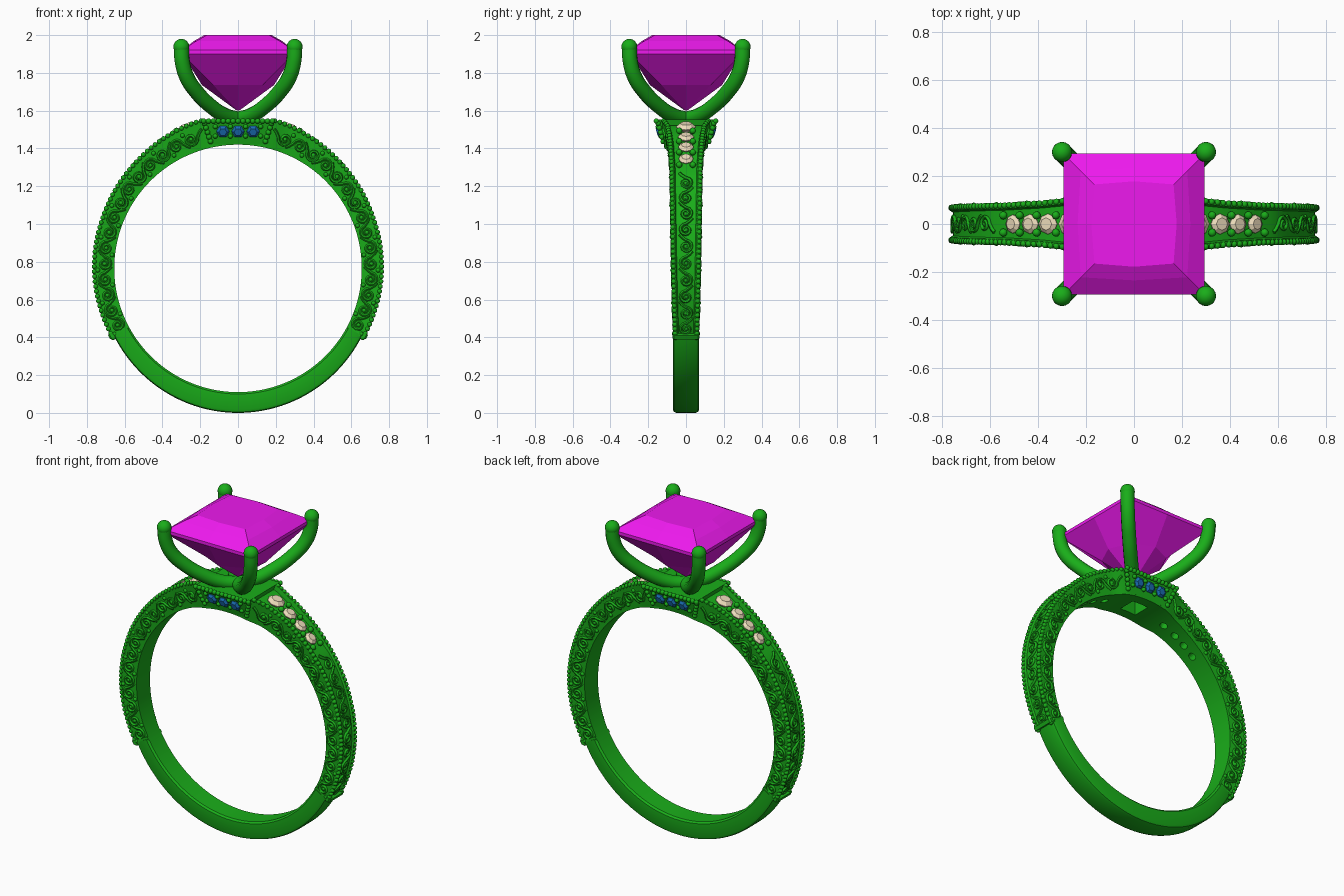
import bpy, bmesh, math
from mathutils import Vector, Matrix

if "Cube" in bpy.data.objects:
    bpy.data.objects.remove(bpy.data.objects["Cube"])

C, RI = 0.765, 0.655            # ring centre height, finger radius
END = math.radians(119)         # where engraving meets the plain shank
rad = math.radians


def material(name, rgb):
    m = bpy.data.materials.new(name)
    m.diffuse_color = (*rgb, 1)
    m.use_nodes = True
    m.node_tree.nodes["Principled BSDF"].inputs["Base Color"].default_value = m.diffuse_color
    return m


METAL = material("green_metal", (0.01, 0.42, 0.01))
MAGENTA = material("magenta_stone", (0.85, 0.01, 0.85))
BLUE = material("blue_stone", (0.01, 0.15, 0.45))
CREAM = material("cream_stone", (0.85, 0.72, 0.5))


def finish(bm, name, mat, smooth=None):
    bmesh.ops.recalc_face_normals(bm, faces=bm.faces)
    me = bpy.data.meshes.new(name)
    bm.to_mesh(me)
    bm.free()
    ob = bpy.data.objects.new(name, me)
    bpy.context.collection.objects.link(ob)
    me.materials.append(mat)
    if smooth:
        select(ob)
        bpy.ops.object.shade_smooth_by_angle(angle=rad(smooth))
    return ob


def select(ob):
    bpy.ops.object.select_all(action='DESELECT')
    ob.select_set(True)
    bpy.context.view_layer.objects.active = ob


def P(th, y, r):                # point on the ring, angle from the top
    return Vector((r * math.sin(th), y, C + r * math.cos(th)))


def loft(bm, rings):
    vs = [[bm.verts.new(p) for p in ring] for ring in rings]
    n = len(vs[0])
    for a, b in zip(vs, vs[1:]):
        for i in range(n):
            bm.faces.new((a[i], a[(i + 1) % n], b[(i + 1) % n], b[i]))
    bm.faces.new(vs[0])
    bm.faces.new(vs[-1])


def sweep(name, a0, a1, n, section):
    bm = bmesh.new()
    ths = [a0 + (a1 - a0) * i / n for i in range(n + 1)]
    loft(bm, [[P(t, y, r) for y, r in section(t)] for t in ths])
    return finish(bm, name, METAL, 35)


def table(x, pts):              # piecewise linear lookup
    for (a, u), (b, v) in zip(pts, pts[1:]):
        if x <= b:
            return u + (v - u) * max(0, x - a) / (b - a)
    return pts[-1][1]


def width(th):
    return table(abs(math.degrees(th)), [(0, .13), (13, .128), (20, .104), (30, .092),
                                         (45, .083), (90, .074), (119, .064)])


def outer(th):
    r = table(abs(math.degrees(th)), [(0, .812), (15, .81), (45, .782), (70, .768), (119, .76)])
    return min(r, 0.785 / max(0.2, math.cos(th)))


def floor_r(th):
    return outer(th) - table(abs(math.degrees(th)), [(0, .03), (42, .025), (50, .012), (119, .01)])


def side_y(th, r):
    return width(th) * (0.9 + 0.1 * (r - RI) / (outer(th) - RI))


# engraved upper band with a channel in its outer face
def upper_section(t):
    w, ro, rf = width(t), outer(t), floor_r(t)
    half = [(w * .9, RI), (w, ro - .006), (w - .006, ro), (w - .02, ro), (w - .026, rf)]
    return half + [(-y, r) for y, r in reversed(half)]


def plain_section(t):
    ro = .748 + .017 * math.sin((t - END) / (2 * math.pi - 2 * END) * math.pi)
    half = [(.06, RI), (.07, RI + .01), (.07, ro - .018), (.064, ro - .005), (.05, ro)]
    return half + [(-y, r) for y, r in reversed(half)]


band = sweep("engraved_band", -END, END, 120, upper_section)
sweep("plain_shank", END - .01, 2 * math.pi - END + .01, 64, plain_section)
for s in (1, -1):               # small collars at the joins
    sweep("join_collar", s * (END - .03), s * END, 3,
          lambda t: [(.066, RI), (.072, .765), (.064, .774), (-.064, .774), (-.072, .765), (-.066, RI)])

# flared head block
Z0, Z1 = 1.422, 1.553


def block_half(z):
    f = (z - Z0) / (Z1 - Z0)
    return .14 + .045 * f, .117 + .037 * f


bm = bmesh.new()
loft(bm, [[(sx * block_half(z)[0], sy * block_half(z)[1], z)
           for sx, sy in ((-1, -1), (1, -1), (1, 1), (-1, 1))] for z in (Z0, Z1)])
block = finish(bm, "head_block", METAL)

# openings on the inside of the band, under the stones
STONES = [(19.5, .794, .052), (27.3, .782, .043), (34, .774, .041), (41, .769, .039)]
bm = bmesh.new()
bmesh.ops.create_cube(bm, size=1, matrix=Matrix.Translation((0, 0, 1.44)) @ Matrix.Diagonal((.11, .11, .14, 1)))
for s in (1, -1):
    for deg, r, size in STONES:
        t = s * rad(deg)
        bmesh.ops.create_cone(bm, cap_ends=True, segments=16, radius1=.025, radius2=.018, depth=.12,
                              matrix=Matrix.Translation(P(t, 0, .675)) @ Matrix.Rotation(t, 4, 'Y'))
cutter = finish(bm, "opening_cutter", METAL)
cutter.hide_render = True
for ob in (band, block):
    mod = ob.modifiers.new("openings", 'BOOLEAN')
    mod.operation, mod.object, mod.solver = 'DIFFERENCE', cutter, 'EXACT'
    select(ob)
    bpy.ops.object.modifier_apply(modifier=mod.name)
bpy.data.objects.remove(cutter)


def beads(name, items):
    bm = bmesh.new()
    for p, r in items:
        bmesh.ops.create_icosphere(bm, subdivisions=2, radius=r, matrix=Matrix.Translation(p))
    finish(bm, name, METAL, 60)


def tubes(name, paths, radius, kind='POLY', res=1):
    cu = bpy.data.curves.new(name, 'CURVE')
    cu.dimensions, cu.bevel_depth, cu.bevel_resolution, cu.use_fill_caps = '3D', radius, res, True
    for path in paths:
        sp = cu.splines.new(kind)
        if kind == 'BEZIER':
            sp.bezier_points.add(len(path) - 1)
            for b, p in zip(sp.bezier_points, path):
                b.co = p
                b.handle_left_type = b.handle_right_type = 'AUTO'
        else:
            sp.points.add(len(path) - 1)
            for b, p in zip(sp.points, path):
                b.co = (*p, 1)
    ob = bpy.data.objects.new(name, cu)
    bpy.context.collection.objects.link(ob)
    cu.materials.append(METAL)
    select(ob)
    bpy.ops.object.convert(target='MESH')
    bpy.ops.object.shade_smooth_by_angle(angle=rad(60))


# beaded outer edges
N = 54
edge = []
for s in (1, -1):
    for k in (1, -1):
        for i in range(N):
            t = s * (rad(14) + (END - rad(14)) * i / (N - 1))
            edge.append((P(t, k * (width(t) - .007), outer(t) - .004), .0135))
beads("edge_beads", edge)

# scroll engraving: alternating spirals on both sides and the outer face


def scroll(R, flip):
    pts = [(-1.9 * R, -1.0 * R * flip), (-1.45 * R, -.6 * R * flip)]
    for i in range(19):
        f = i / 18
        a, q = math.pi * (1 - 2.9 * f), R * (1 - .78 * f)
        pts.append((q * math.cos(a), q * math.sin(a) * flip))
    return pts


paths, dots = [], []
for s in (1, -1):
    for i in range(15):
        flip = 1 if i % 2 else -1
        t0 = rad(20 + 6.8 * i)
        for k in (1, -1):
            rc = (RI + outer(t0)) / 2 - .004
            line = [(t0 + u / rc, rc + v) for u, v in scroll(.036, flip)]
            paths.append([P(s * t, k * (side_y(t, r) + .001), r) for t, r in line])
            for du, dv in ((0, 0), (.034, -.036 * flip)):
                t, r = t0 + du / rc, rc + dv
                dots.append((P(s * t, k * side_y(t, r), r), .012))
        if t0 > rad(48):
            line = [(t0 + u / .76, v) for u, v in scroll(.034, flip)]
            paths.append([P(s * t, v, floor_r(t) + .003) for t, v in line])
            dots.append((P(s * t0, 0, floor_r(t0)), .012))
tubes("scroll_engraving", paths, .0085)
beads("scroll_dots", dots)


# small faceted stones
def add_stone(bm, pos, normal, r, seg=8):
    m = Matrix.Translation(pos) @ normal.to_track_quat('Z', 'Y').to_matrix().to_4x4()
    loft(bm, [[m @ Vector((q * math.cos(2 * math.pi * i / seg), q * math.sin(2 * math.pi * i / seg), z))
               for i in range(seg)] for q, z in ((.2 * r, -.7 * r), (r, -.05 * r), (r, .05 * r), (.6 * r, .4 * r))])


bm, prongs = bmesh.new(), []
for s in (1, -1):
    for j, (deg, r, size) in enumerate(STONES):
        t = s * rad(deg)
        add_stone(bm, P(t, 0, r), P(t, 0, 1) - P(t, 0, 0), size)
        tb = s * rad(deg + (3.8 if j else 4.6))
        for k in (1, -1):
            prongs.append((P(tb, k * .036, r + .004), .017))
finish(bm, "shoulder_stones", CREAM)

bm = bmesh.new()
for k in (1, -1):
    n = Vector((0, k, -.28)).normalized()
    for x in (-.08, 0, .08):
        add_stone(bm, Vector((x, k * (block_half(1.49)[1] + .006), 1.49)), n, .035, 6)
    for x in (-.12, -.04, .04, .12):
        for z in (1.465, 1.515):
            prongs.append((Vector((x, k * (block_half(z)[1] + .005), z)), .013))
    for i in range(15):         # beaded frame of the panel
        prongs.append((Vector((-.182 + .026 * i, k * (Z1 - Z1 + .157), 1.545)), .0145))
    for i in range(5):
        z = 1.437 + .024 * i
        hx, hy = block_half(z)
        for s in (1, -1):
            prongs.append((Vector((s * hx, k * hy, z)), .0145))
finish(bm, "panel_stones", BLUE)
beads("stone_beads", prongs)

# four curved claws with round tips
PROFILE = [(.0, 1.555), (.07, 1.575), (.145, 1.625), (.22, 1.7), (.272, 1.78), (.295, 1.86), (.3, 1.938)]
corners = [(sx, sy) for sx in (1, -1) for sy in (1, -1)]
tubes("claws", [[Vector((a * sx, a * sy, z)) for a, z in PROFILE] for sx, sy in corners], .04, 'BEZIER', 5)
bm = bmesh.new()
for sx, sy in corners:
    bmesh.ops.create_uvsphere(bm, u_segments=20, v_segments=12, radius=.042,
                              matrix=Matrix.Translation((.3 * sx, .3 * sy, 1.938)))
finish(bm, "claw_tips", METAL, 60)

# square princess-cut centre stone: (corner, mid-edge, height) rings
bm = bmesh.new()
rings = []
for c, m, z in ((.006, .006, 1.6), (.13, .19, 1.735), (.294, .294, 1.9), (.294, .294, 1.92),
                (.222, .235, 1.968), (.165, .178, 2.0)):
    rings.append([(c, c, z), (0, m, z), (-c, c, z), (-m, 0, z), (-c, -c, z), (0, -m, z), (c, -c, z), (m, 0, z)])
loft(bm, rings)
finish(bm, "centre_stone", MAGENTA)
